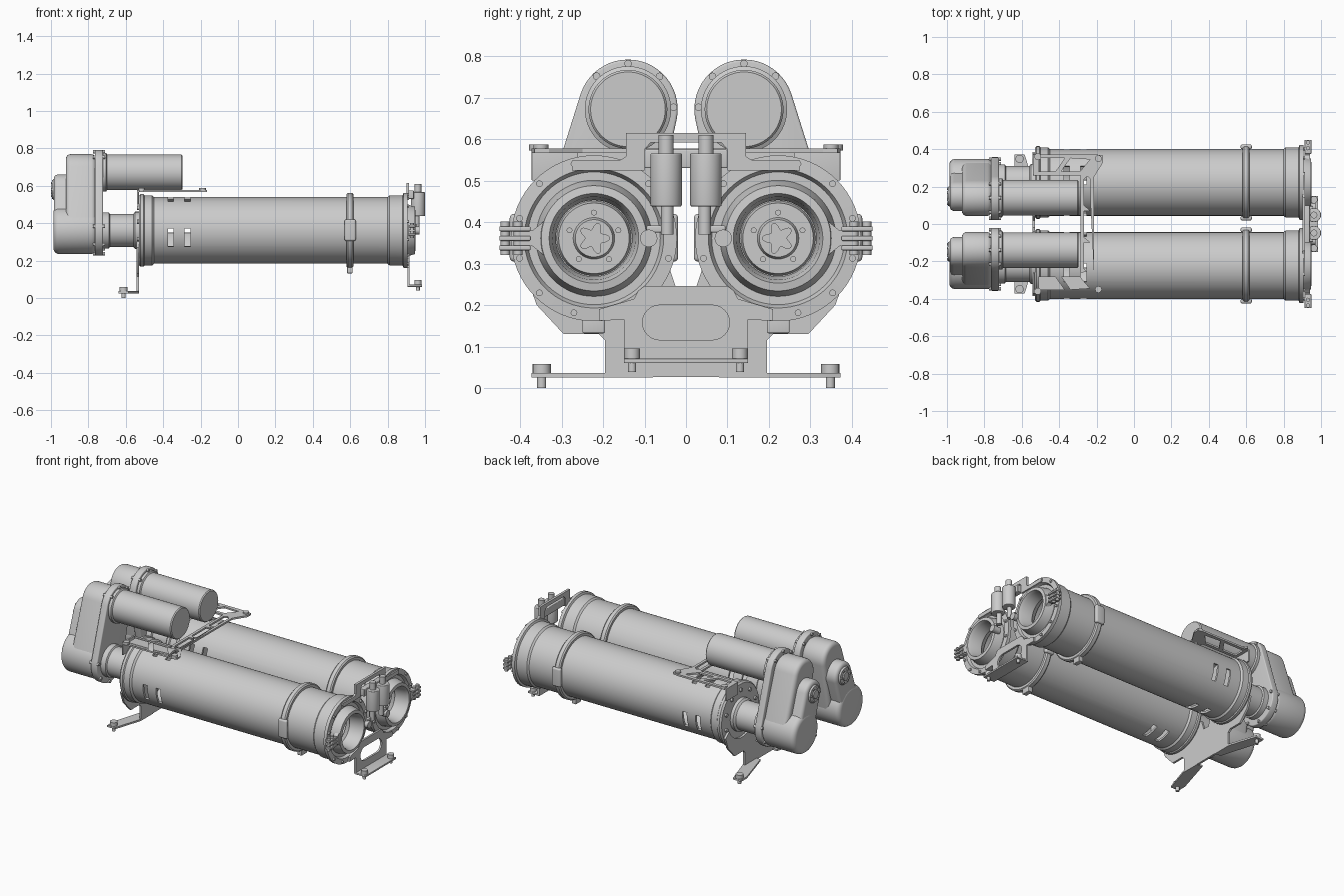
import bpy, bmesh, math
from mathutils import Matrix, Vector

if "Cube" in bpy.data.objects:
    bpy.data.objects.remove(bpy.data.objects["Cube"])

CY, CZ = -0.222, 0.361          # axis of the -y tube; +y side is mirrored
MY, MZ = -0.14, 0.672           # axis of the -y motor


def make(name, bm, mirror=True, bevel=0):
    bmesh.ops.remove_doubles(bm, verts=bm.verts, dist=1e-5)
    bmesh.ops.recalc_face_normals(bm, faces=bm.faces)
    me = bpy.data.meshes.new(name)
    bm.to_mesh(me)
    bm.free()
    ob = bpy.data.objects.new(name, me)
    bpy.context.collection.objects.link(ob)
    if bevel:
        b = ob.modifiers.new("bevel", 'BEVEL')
        b.width, b.segments, b.limit_method, b.angle_limit = bevel, 4, 'ANGLE', math.radians(50)
    if mirror:
        m = ob.modifiers.new("mirror", 'MIRROR')
        m.use_axis = (False, True, False)
        m.use_mirror_merge = False
    return ob


def lathe(name, prof, cy=CY, cz=CZ, closed=False, segs=64, **kw):
    """Turn (x, radius) points around a lengthwise axis."""
    bm = bmesh.new()
    rings = [[bm.verts.new((x, cy + r * math.cos(2 * math.pi * k / segs),
                            cz + r * math.sin(2 * math.pi * k / segs)))
              for k in range(segs)] for x, r in prof]
    n = len(rings)
    for i in range(n if closed else n - 1):
        a, b = rings[i], rings[(i + 1) % n]
        for k in range(segs):
            j = (k + 1) % segs
            bm.faces.new((a[k], a[j], b[j], b[k]))
    return make(name, bm, **kw)


AX = {'x': Matrix(((0, 0, 1, 0), (1, 0, 0, 0), (0, 1, 0, 0), (0, 0, 0, 1))), 'z': Matrix()}


def plate(name, loops, axis, a, b, **kw):
    """Extrude an outline (plus hole loops) along x (points y,z) or z (points x,y)."""
    cu = bpy.data.curves.new(name, 'CURVE')
    cu.dimensions, cu.fill_mode, cu.extrude = '2D', 'BOTH', abs(b - a) / 2
    for pts in loops:
        sp = cu.splines.new('POLY')
        sp.points.add(len(pts) - 1)
        for p, q in zip(sp.points, pts):
            p.co = (q[0], q[1], 0, 1)
        sp.use_cyclic_u = True
    tmp = bpy.data.objects.new("tmp", cu)
    bpy.context.collection.objects.link(tmp)
    dg = bpy.context.evaluated_depsgraph_get()
    me = bpy.data.meshes.new_from_object(tmp.evaluated_get(dg))
    me.transform(AX[axis] @ Matrix.Translation((0, 0, (a + b) / 2)))
    bm = bmesh.new()
    bm.from_mesh(me)
    bpy.data.objects.remove(tmp)
    bpy.data.meshes.remove(me)
    return make(name, bm, **kw)


def prism(name, pts, x0, x1, **kw):
    """Solid y,z outline with single-face caps, so it bevels cleanly."""
    bm = bmesh.new()
    f = bm.faces.new([bm.verts.new((x0, y, z)) for y, z in pts])
    g = bmesh.ops.extrude_face_region(bm, geom=[f])
    bmesh.ops.translate(bm, vec=(x1 - x0, 0, 0), verts=[v for v in g['geom'] if isinstance(v, bmesh.types.BMVert)])
    return make(name, bm, **kw)


def pins(name, spots, axis, r, h, segs=16, **kw):
    bm = bmesh.new()
    rot = Vector((0, 0, 1)).rotation_difference(Vector(axis)).to_matrix().to_4x4()
    for p in spots:
        bmesh.ops.create_cone(bm, cap_ends=True, segments=segs, radius1=r, radius2=r, depth=h,
                              matrix=Matrix.Translation(p) @ rot)
    return make(name, bm, **kw)


def box(name, lo, hi, bevel=0.004, **kw):
    pts = [(lo[1], lo[2]), (hi[1], lo[2]), (hi[1], hi[2]), (lo[1], hi[2])]
    return prism(name, pts, lo[0], hi[0], bevel=bevel, **kw)


def arc(cy, cz, r, a0, a1, n=24):
    return [(cy + r * math.cos(math.radians(a0 + (a1 - a0) * i / n)),
             cz + r * math.sin(math.radians(a0 + (a1 - a0) * i / n))) for i in range(n + 1)]


def lobes(c1, r1, c2, r2):
    """Outline around two circles, c1 above c2."""
    d = Vector(c1) - Vector(c2)
    t = math.degrees(math.atan2(d.y, d.x))
    g = math.degrees(math.acos((r2 - r1) / d.length))
    return arc(*c1, r1, t - g, t + g) + arc(*c2, r2, t + g, t + 360 - g)


def sym(pts, ax=0):
    """Close a half outline by reflecting it across y = 0."""
    f = (lambda p: (-p[0], p[1])) if ax == 0 else (lambda p: (p[0], -p[1]))
    return pts + [f(p) for p in reversed(pts)]


def ring(x, r, n, start, cy=CY, cz=CZ):
    return [(x, y, z) for y, z in arc(cy, cz, r, start, start + 360 - 360 / n, n - 1)]


# main tubes with two rows of four cooling slots
tube = lathe("main_tubes", [(-0.5, .178), (0.83, .178), (0.83, .165), (-0.5, .165)], closed=True, mirror=False)
bm = bmesh.new()
for x in (-0.36, -0.27):
    for a in (193, 103, 13, 283):
        m = Matrix.Translation((x, CY, CZ)) @ Matrix.Rotation(math.radians(a), 4, 'X') \
            @ Matrix.Translation((0, .175, 0)) @ Matrix.Diagonal((.03, .07, .1, 1))
        bmesh.ops.create_cube(bm, size=1, matrix=m)
cutter = make("slot_cutter", bm, mirror=False)
cutter.hide_render = True
bo = tube.modifiers.new("slots", 'BOOLEAN')
bo.object, bo.operation, bo.solver = cutter, 'DIFFERENCE', 'EXACT'
mm = tube.modifiers.new("mirror", 'MIRROR')
mm.use_axis = (False, True, False)

# rear end cap, neck and front end cap with the open mouth ring
lathe("rear_caps", [(-.53, 0), (-.53, .185), (-.52, .194), (-.505, .194), (-.5, .188), (-.46, .188),
                    (-.45, .178), (-.45, 0)])
lathe("necks", [(-.74, 0), (-.74, .097), (-.69, .097), (-.685, .088), (-.56, .088), (-.55, .1), (-.525, .1), (-.525, 0)])
lathe("front_caps", [(.80, .178), (.81, .187), (.88, .188), (.885, .2), (.905, .2), (.907, .168), (.89, .16),
                     (.89, .14), (.915, .135), (.945, .127), (.948, .108), (.93, .1), (.86, .092), (.80, .15)], closed=True)
lathe("inner_hubs", [(.68, 0), (.68, .16), (.70, .16), (.70, .09), (.72, .085), (.72, .05), (.735, .045), (.735, 0)])
prism("hub_stars", [(CY + (.03 + .009 * math.cos(5 * t)) * math.cos(t), CZ + (.03 + .009 * math.cos(5 * t)) * math.sin(t))
                    for t in [2 * math.pi * i / 40 for i in range(40)]], .73, .75)
pins("hub_bolts", ring(.723, .062, 5, 90), (1, 0, 0), .007, .012)
pins("front_cap_bolts", ring(.908, .186, 12, 15), (1, 0, 0), .008, .014)
pins("rear_cap_bolts", ring(-.533, .15, 10, 18), (1, 0, 0), .011, .014)

# band clamp round each tube with side blocks and a small foot
lathe("band_clamps", [(.58, .175), (.58, .193), (.587, .2), (.61, .2), (.617, .193), (.617, .175)], closed=True)
for s, y in (("outer", -.425), ("inner", -.045)):
    box(s + "_clamp_blocks", (.57, y, .305), (.63, y + .026, .42), bevel=.01)
box("clamp_feet", (.583, -.25, .132), (.613, -.195, .175))

# gearboxes: flange, upper housing, stepped lower drum and bearing cap
prism("gearbox_flanges", lobes((MY, MZ), .12, (CY, CZ), .135), -.765, -.722, bevel=.006)
prism("gearbox_housings", lobes((MY, MZ), .097, (CY, CZ), .122), -.92, -.76, bevel=.025)
prism("gearbox_drums", arc(CY, CZ, .126, 0, 352.5, 47), -.987, -.755, bevel=.03)
prism("gearbox_idlers", lobes((-.15, .58), .08, (CY, CZ), .085), -.985, -.80, bevel=.022)
lathe("bearing_caps", [(-1, 0), (-1, .025), (-.994, .028), (-.994, .05), (-.985, .055), (-.96, .055), (-.96, 0)], -.148, .58, segs=40)
pins("bearing_cap_bolts", ring(-.996, .04, 6, 0, -.148, .58), (1, 0, 0), .006, .008)
o = lobes((MY, MZ), .11, (CY, CZ), .126)
pins("gearbox_bolts", [(-.743, *o[i]) for i in (2, 8, 14, 20, 26, 32, 38, 44, 48)], (1, 0, 0), .009, .062)

# motors
lathe("motors", [(-.74, 0), (-.74, .104), (-.705, .104), (-.7, .095), (-.303, .095), (-.297, .09), (-.297, 0)], MY, MZ)

# top sheet bracket: horizontal frame and bent rear lip
half = [(-.285, 0), (-.285, -.26), (-.535, -.26), (-.535, -.372), (-.2, -.372), (-.165, -.365), (-.165, -.33),
        (-.215, -.25), (-.215, 0)]
outline = half[:-1] + [(x, -y) for x, y in reversed(half[1:])][0:]
outline = half[1:-1] + [(x, -y) for x, y in reversed(half[1:-1])]
h1 = [(-.51, -.352), (-.51, -.28), (-.42, -.28), (-.37, -.352)]
h2 = [(-.39, -.28), (-.29, -.28), (-.235, -.345), (-.34, -.352)]
slots = [[(x, y + d) for x, y in ((-.268, .07), (-.25, .085), (-.232, .07), (-.232, -.07), (-.25, -.085), (-.268, -.07))]
         for d in (-.17, 0, .17)]
plate("top_bracket", [outline, h1, h2] + [[(x, -y) for x, y in h] for h in (h1, h2)] + slots, 'z', .567, .578, mirror=False)
box("top_bracket_lips", (-.541, -.372, .5), (-.53, -.26, .578), bevel=.002)
pins("top_bracket_bolts", [(-.19, -.35, .58), (-.515, -.36, .58)], (0, 0, 1), .018, .014)

# rear stand: upright sheet cradling both tubes and splayed feet
half = [(-.195, .027), (-.195, .115), (-.21, .13), (-.295, .13), (-.36, .2), (-.385, .27)] \
    + arc(CY, CZ, .14, 205, 335, 16) + [(-.04, .29), (-.02, .23)]
plate("rear_stand", [sym(half)], 'x', -.543, -.53, mirror=False)
plate("rear_feet", [[(-.53, -.08), (-.53, -.2), (-.585, -.372), (-.64, -.372), (-.64, -.315), (-.57, -.08)]], 'z', .025, .036)
pins("rear_foot_bolt_heads", [(-.612, -.348, .047)], (0, 0, 1), .022, .023)
pins("rear_foot_bolt_shanks", [(-.612, -.348, .015)], (0, 0, 1), .011, .03)

# front stand with a rounded window
half = [(-.15, .065), (-.15, .165), (-.21, .162), (-.21, .19), (-.125, .215), (-.115, .235), (-.1, .246)]
window = arc(.063, .158, .042, -90, 90, 12) + arc(-.063, .158, .042, 90, 270, 12)
plate("front_stand", [sym(half), window], 'x', .905, .917, mirror=False)
box("front_foot", (.905, -.15, .06), (.985, .15, .071), bevel=.002, mirror=False)
pins("front_foot_bolt_heads", [(.962, -.13, .083)], (0, 0, 1), .019, .024)
pins("front_foot_bolt_shanks", [(.962, -.13, .052)], (0, 0, 1), .01, .026)

# front ring arms, hinge lugs and pivots
plate("ring_arms", [[(-.405, .378), (-.37, .38), (-.345, .4), (-.31, .455)] + arc(CY, CZ, .112, 133, 227, 12)
                    + [(-.31, .267), (-.345, .322), (-.37, .342), (-.405, .344)]], 'x', .912, .94)
for n, z in (("upper", .384), ("middle", .361), ("lower", .338)):
    box(n + "_hinge_lugs", (.912, -.45, z - .006), (.948, -.375, z + .006), bevel=.003)
pins("hinge_pins", [(.93, -.436, .361), (.93, -.405, .361)], (0, 0, 1), .011, .08)
pins("pivot_knobs", [(.945, -.09, .361)], (1, 0, 0), .021, .05, segs=24)

# actuators and their bridge frame
half = [(-.145, .615), (-.145, .558), (-.16, .549), (-.275, .549), (-.275, .525), (-.1, .525), (-.1, .575), (-.085, .592)]
plate("actuator_bridge", [sym(half)], 'x', .9, .915, mirror=False)
box("actuator_crossbar", (.905, -.1, .53), (.94, .1, .575), mirror=False)
pins("actuator_bodies", [(.962, -.048, .502)], (0, 0, 1), .038, .128, segs=32, bevel=.004)
pins("actuator_tops", [(.962, -.048, .588)], (0, 0, 1), .018, .045, segs=24)
pins("actuator_stems", [(.955, -.045, .405)], (0, 0, 1), .015, .07, segs=24)
box("actuator_links", (.94, -.095, .375), (.958, -.035, .392))

# bake modifiers, then smooth everything except hard edges
bpy.context.view_layer.update()
dg = bpy.context.evaluated_depsgraph_get()
objs = [o for o in bpy.context.collection.objects if o is not cutter]
baked = [(o, bpy.data.meshes.new_from_object(o.evaluated_get(dg))) for o in objs]
for o, me in baked:
    o.modifiers.clear()
    o.data = me
    me.shade_smooth()
    me.set_sharp_from_angle(angle=math.radians(32))
bpy.data.objects.remove(cutter)
